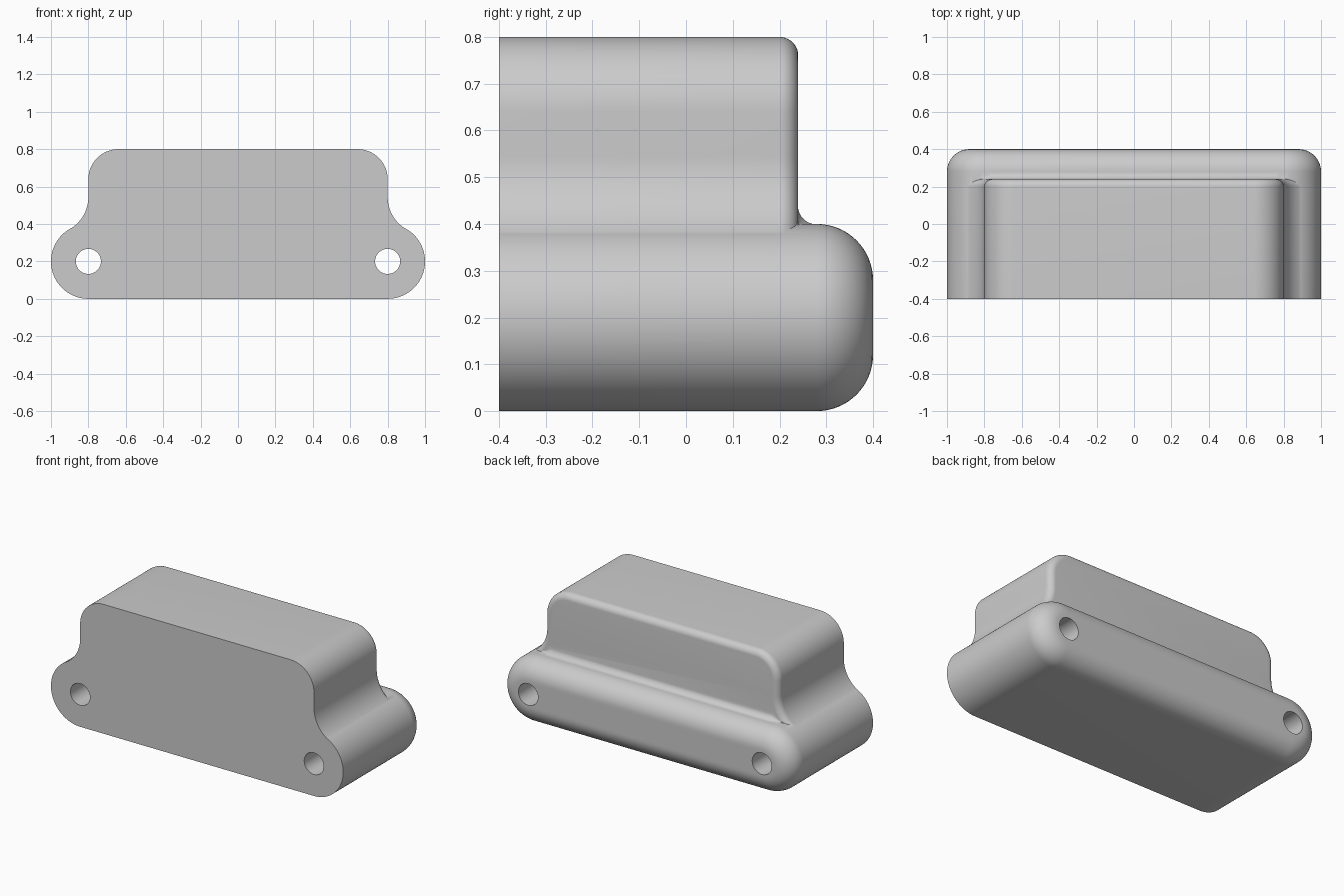
import bpy, bmesh
from math import sin, cos, pi, sqrt, atan2, radians

cube = bpy.data.objects.get("Cube")
if cube:
    bpy.data.objects.remove(cube)

grey = bpy.data.materials.new("plain grey")
grey.use_nodes = True
grey.diffuse_color = (0.6, 0.6, 0.6, 1)
grey.node_tree.nodes["Principled BSDF"].inputs["Base Color"].default_value = (0.6, 0.6, 0.6, 1)

FRONT, BACK, WALL = -0.4, 0.4, 0.24      # depths of the front, flange and upper wall
R = 0.2                                  # flange end radius
CX, CZ = 0.8, 0.2                        # screw hole axis


def arc(cx, cz, r, start, end, steps):
    return [(cx + r * cos(start + (end - start) * i / steps),
             cz + r * sin(start + (end - start) * i / steps)) for i in range(steps + 1)]


def mirrored(half):
    """Complete a right-hand outline with its mirror image."""
    return half + [(-x, z) for x, z in reversed(half)]


def loft(name, rings):
    """Skin a list of equal rings of 3D points and cap both ends."""
    bm = bmesh.new()
    loops = [[bm.verts.new(p) for p in ring] for ring in rings]
    n = len(loops[0])
    for a, b in zip(loops, loops[1:]):
        for i in range(n):
            j = (i + 1) % n
            bm.faces.new((a[i], a[j], b[j], b[i]))
    bm.faces.new(loops[0])
    bm.faces.new(loops[-1])
    bmesh.ops.recalc_face_normals(bm, faces=bm.faces)
    mesh = bpy.data.meshes.new(name)
    bm.to_mesh(mesh)
    bm.free()
    obj = bpy.data.objects.new(name, mesh)
    obj.data.materials.append(grey)
    bpy.context.collection.objects.link(obj)
    return obj


def rounded_extrusion(name, outline, back, radius, steps):
    """Extrude an outline(inset) from the front with a rounded back edge."""
    rings = [[(x, FRONT, z) for x, z in outline(0)]]
    for i in range(steps + 1):
        a = pi / 2 * i / steps
        y = back - radius + radius * sin(a)
        rings.append([(x, y, z) for x, z in outline(radius * (1 - cos(a)))])
    return loft(name, rings)


def flange_outline(d):
    return mirrored(arc(CX, CZ, R - d, -pi / 2, pi / 2, 48))


def block_outline(d):
    side = 0.2                                        # concave side fillet
    fz = CZ + sqrt((R + side - 0.001) ** 2 - side ** 2)
    fx = CX + side
    end = atan2(CZ - fz, CX - fx) + 2 * pi
    half = [(CX - 0.1, CZ)] + arc(fx, fz, side + d, end, pi, 20)
    half += arc(0.64, 0.64, 0.16 - d, 0, pi / 2, 20)
    return mirrored(half)


def cove_section(x, angle, c):
    """Concave corner section standing on the flange, turned around its end."""
    pts = [(WALL - 0.03, -0.03), (WALL - 0.03, c)]
    pts += arc(WALL + c, c, c, pi, 1.5 * pi, 10)
    pts += [(WALL + c, -0.03)]
    return [(x + (R + n - 0.0007) * sin(angle), y - 0.0007,
             CZ + (R + n - 0.0007) * cos(angle)) for y, n in pts]


# Wide rounded flange and the taller block above it
body = rounded_extrusion("housing", flange_outline, BACK, 0.12, 16)
block = rounded_extrusion("upper_block", block_outline, WALL, 0.04, 10)

# Cove between the upper wall and the flange, fading out at both ends
path = [(0.76, 0, 0.04), (0.77, 0, 0.034), (0.785, 0, 0.024), (0.8, 0, 0.014),
        (0.8, radians(4), 0.008), (0.8, radians(8), 0.003), (0.8, radians(11), 0.0005)]
path = [(-x, -a, c) for x, a, c in reversed(path)] + path
cove = loft("wall_cove", [cove_section(*p) for p in path])


def combine(other, operation):
    mod = body.modifiers.new(operation, 'BOOLEAN')
    mod.operation = operation
    mod.solver = 'EXACT'
    mod.object = other
    bpy.context.view_layer.objects.active = body
    bpy.ops.object.modifier_apply(modifier=mod.name)
    bpy.data.objects.remove(other)


combine(block, 'UNION')
combine(cove, 'UNION')

# Screw holes running front to back
for s in (-1, 1):
    hole = loft("hole_cutter", [[(x, y, z) for x, z in arc(s * CX, CZ, 0.067, 0, 2 * pi, 48)[:-1]]
                                for y in (-0.5, 0.5)])
    hole.hide_render = True
    combine(hole, 'DIFFERENCE')

for o in bpy.context.selected_objects:
    o.select_set(False)
body.select_set(True)
bpy.context.view_layer.objects.active = body
bpy.ops.object.shade_smooth_by_angle(angle=radians(30))
